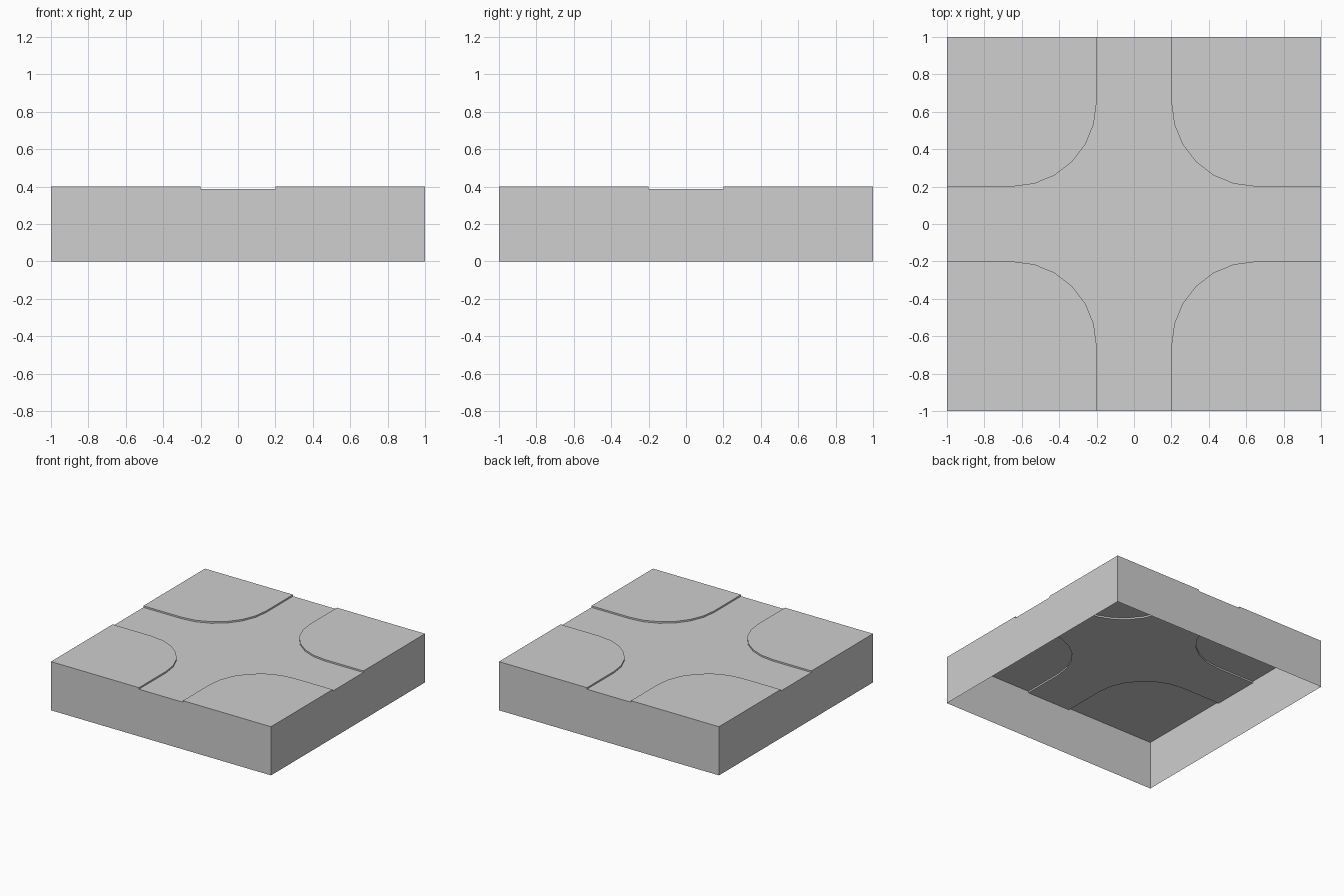
import bpy
import bmesh
from math import sin, cos, pi

cube = bpy.data.objects.get("Cube")
if cube:
    bpy.data.objects.remove(cube, do_unlink=True)

HALF, TOP, ROAD = 1.0, 0.4, 0.387   # tile half width, raised height, road height
LANE, RADIUS, STEPS = 0.2, 0.45, 6  # road half width, kerb corner radius, facets
QUADRANTS = ((1, 1), (-1, 1), (-1, -1), (1, -1))

grey = bpy.data.materials.new("light_grey")
grey.use_nodes = True
colour = (0.62, 0.62, 0.62, 1)
grey.diffuse_color = colour
grey.node_tree.nodes["Principled BSDF"].inputs["Base Color"].default_value = colour


def kerb_line(sx, sy):
    """Kerb outline of one quadrant, from the y edge round to the x edge."""
    centre = LANE + RADIUS
    pts = [(LANE, HALF)]
    for i in range(STEPS + 1):
        a = pi + i * pi / 2 / STEPS
        pts.append((centre + RADIUS * cos(a), centre + RADIUS * sin(a)))
    pts.append((HALF, LANE))
    pts = [(sx * x, sy * y) for x, y in pts]
    return pts if sx * sy > 0 else pts[::-1]   # same winding in every quadrant


def build(name, polygons):
    bm = bmesh.new()
    for poly in polygons:
        bm.faces.new([bm.verts.new(p) for p in poly])
    bmesh.ops.remove_doubles(bm, verts=bm.verts, dist=0.0001)
    mesh = bpy.data.meshes.new(name)
    bm.to_mesh(mesh)
    bm.free()
    mesh.materials.append(grey)
    obj = bpy.data.objects.new(name, mesh)
    bpy.context.collection.objects.link(obj)


def at(points, z):
    return [(x, y, z) for x, y in points]


def strip(points, low, high):
    """Vertical faces below a line of points."""
    return [at((p, q), low) + at((q, p), high) for p, q in zip(points, points[1:])]


# Raised corners, each with its kerb and the two outer walls beneath it
outline = []
for number, (sx, sy) in enumerate(QUADRANTS):
    line = kerb_line(sx, sy)
    corner = (sx * HALF, sy * HALF)
    top = at(line + [corner], TOP)
    kerb = strip(line[::-1], ROAD, TOP)
    walls = strip([line[-1], corner, line[0]], 0, TOP)
    kerb = [face[::-1] for face in kerb]
    build(f"raised_corner_{number + 1}", [top] + kerb)
    build(f"corner_walls_{number + 1}", walls)
    outline += line[::-1]

# Sunken crossroads between the corners
outline_up = outline[::-1]
area = sum(a[0] * b[1] - b[0] * a[1]
           for a, b in zip(outline_up, outline_up[1:] + outline_up[:1]))
build("crossroads", [at(outline_up if area > 0 else outline, ROAD)])

# Short walls under the four road ends
for name, ends in (("front", ((-LANE, -HALF), (LANE, -HALF))),
                   ("right", ((HALF, -LANE), (HALF, LANE))),
                   ("back", ((LANE, HALF), (-LANE, HALF))),
                   ("left", ((-HALF, LANE), (-HALF, -LANE)))):
    build(f"road_end_wall_{name}", strip(ends, 0, ROAD))
